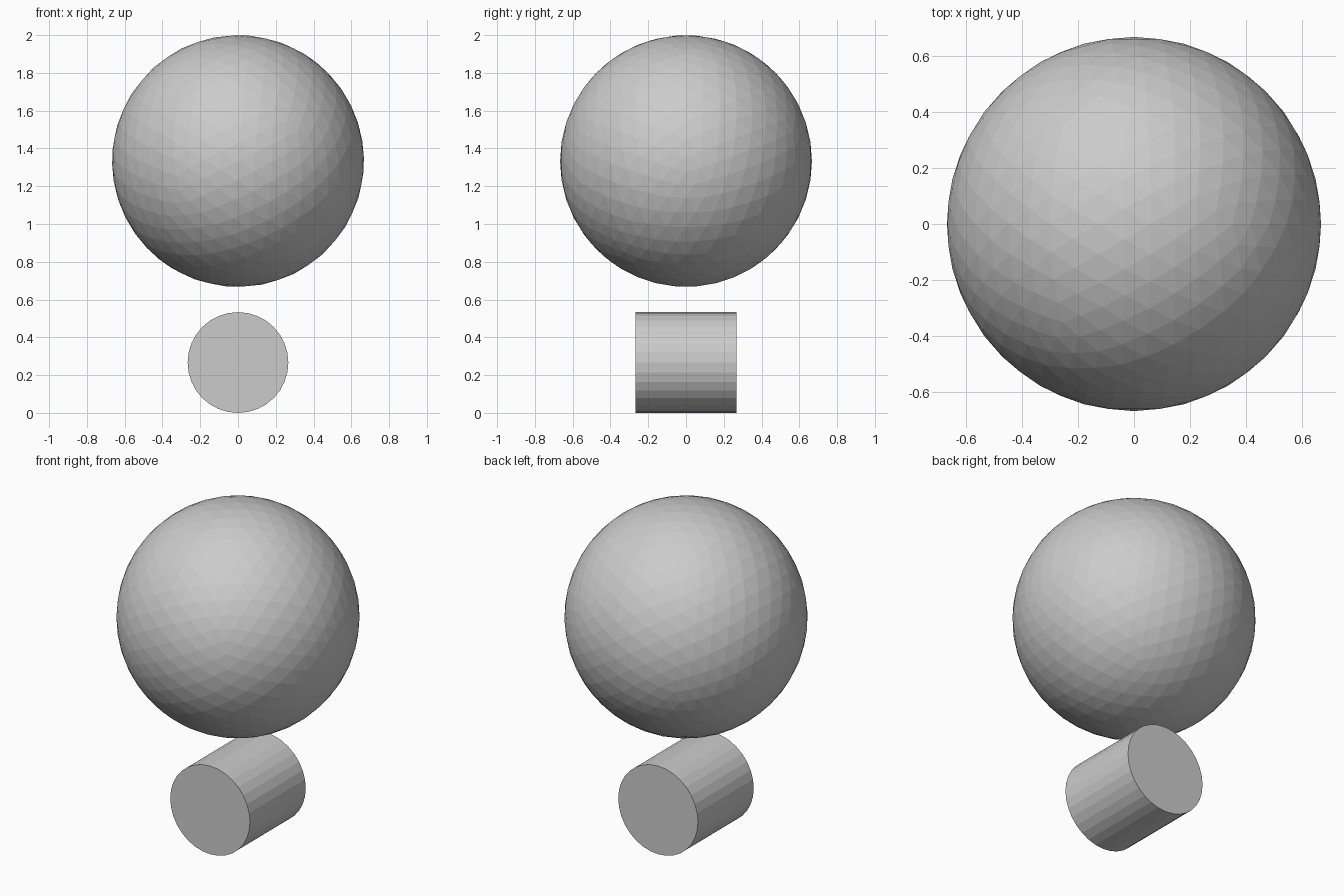
import bpy
import math

if "Cube" in bpy.data.objects:
    bpy.data.objects.remove(bpy.data.objects["Cube"])

R = 2 / 3        # ball radius
r = 0.4 * R      # drum radius and half length

# Faceted ball, tilted so an icosahedron edge sits on top along x
bpy.ops.mesh.primitive_ico_sphere_add(
    subdivisions=4, radius=R, location=(0, 0, 2 - R),
    rotation=(0, math.atan(2 / (1 + math.sqrt(5))), 0))
bpy.context.object.name = "ball"

# Drum lying along y below the ball
bpy.ops.mesh.primitive_cylinder_add(
    vertices=32, radius=r, depth=2 * r, location=(0, 0, r),
    rotation=(math.pi / 2, 0, 0))
bpy.context.object.name = "drum"

# Flat faces throughout
for name in ("ball", "drum"):
    bpy.data.objects[name].data.shade_flat()
